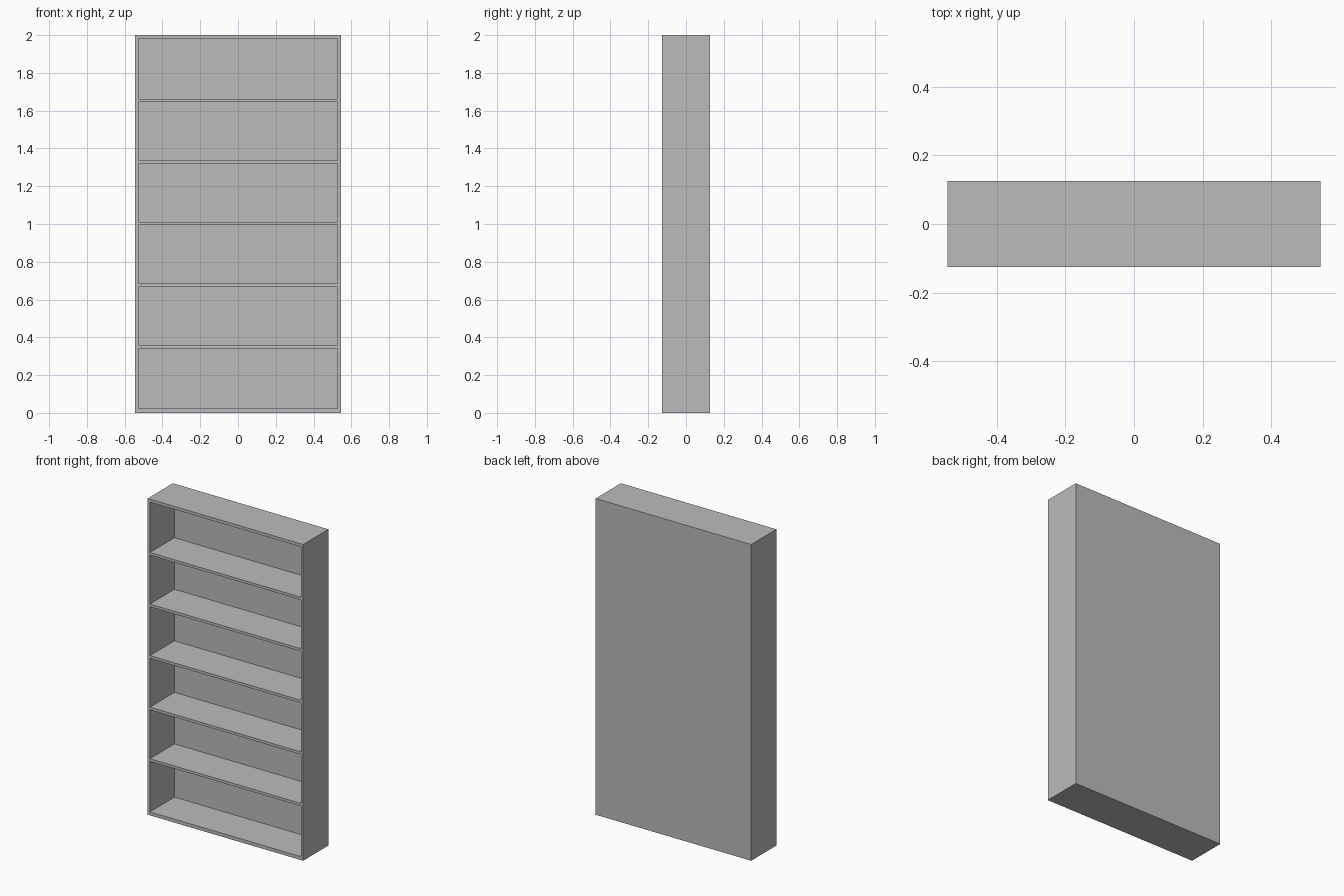
import bpy, bmesh

cube = bpy.data.objects.get("Cube")
if cube:
    bpy.data.objects.remove(cube, do_unlink=True)

# Overall sizes
HALF_W, HALF_D, HEIGHT = 0.544, 0.126, 2.0
SIDE, SHELF, BACK = 0.016, 0.017, 0.007
BASE, TOP = 0.022, 0.019
SHELF_COUNT, FIRST_SHELF, PITCH = 5, 0.350, 0.326

grey = bpy.data.materials.new("plain grey")
grey.use_nodes = True
colour = (0.5, 0.5, 0.5, 1)
grey.diffuse_color = colour
grey.node_tree.nodes["Principled BSDF"].inputs["Base Color"].default_value = colour

# Grid lines of the front: side panels, then base, shelves and top
xs = [-HALF_W, -HALF_W + SIDE, HALF_W - SIDE, HALF_W]
zs = [0, BASE]
for i in range(SHELF_COUNT):
    middle = FIRST_SHELF + i * PITCH
    zs += [middle - SHELF / 2, middle + SHELF / 2]
zs += [HEIGHT - TOP, HEIGHT]

# Front face of the case
bm = bmesh.new()
rows = [[bm.verts.new((x, -HALF_D, z)) for x in xs] for z in zs]
openings = []
for r in range(len(zs) - 1):
    for c in range(len(xs) - 1):
        face = bm.faces.new((rows[r][c], rows[r][c + 1],
                             rows[r + 1][c + 1], rows[r + 1][c]))
        if c == 1 and r % 2 == 1:
            openings.append(face)

# Outer sides, top, underside and back
rim = [e for e in bm.edges if e.is_boundary]
outer = bmesh.ops.extrude_edge_only(bm, edges=rim)["geom"]
bmesh.ops.translate(bm, vec=(0, 2 * HALF_D, 0),
                    verts=[g for g in outer if isinstance(g, bmesh.types.BMVert)])
bmesh.ops.holes_fill(bm, edges=[e for e in bm.edges if e.is_boundary], sides=0)

# Compartments sunk in to the thin back panel
for face in openings:
    sunk = bmesh.ops.extrude_face_region(bm, geom=[face])["geom"]
    bmesh.ops.translate(bm, vec=(0, 2 * HALF_D - BACK, 0),
                        verts=[g for g in sunk if isinstance(g, bmesh.types.BMVert)])
    if face.is_valid:
        bmesh.ops.delete(bm, geom=[face], context='FACES_ONLY')

bmesh.ops.recalc_face_normals(bm, faces=bm.faces)
mesh = bpy.data.meshes.new("bookcase")
bm.to_mesh(mesh)
bm.free()
mesh.materials.append(grey)
bookcase = bpy.data.objects.new("bookcase", mesh)
bpy.context.collection.objects.link(bookcase)
